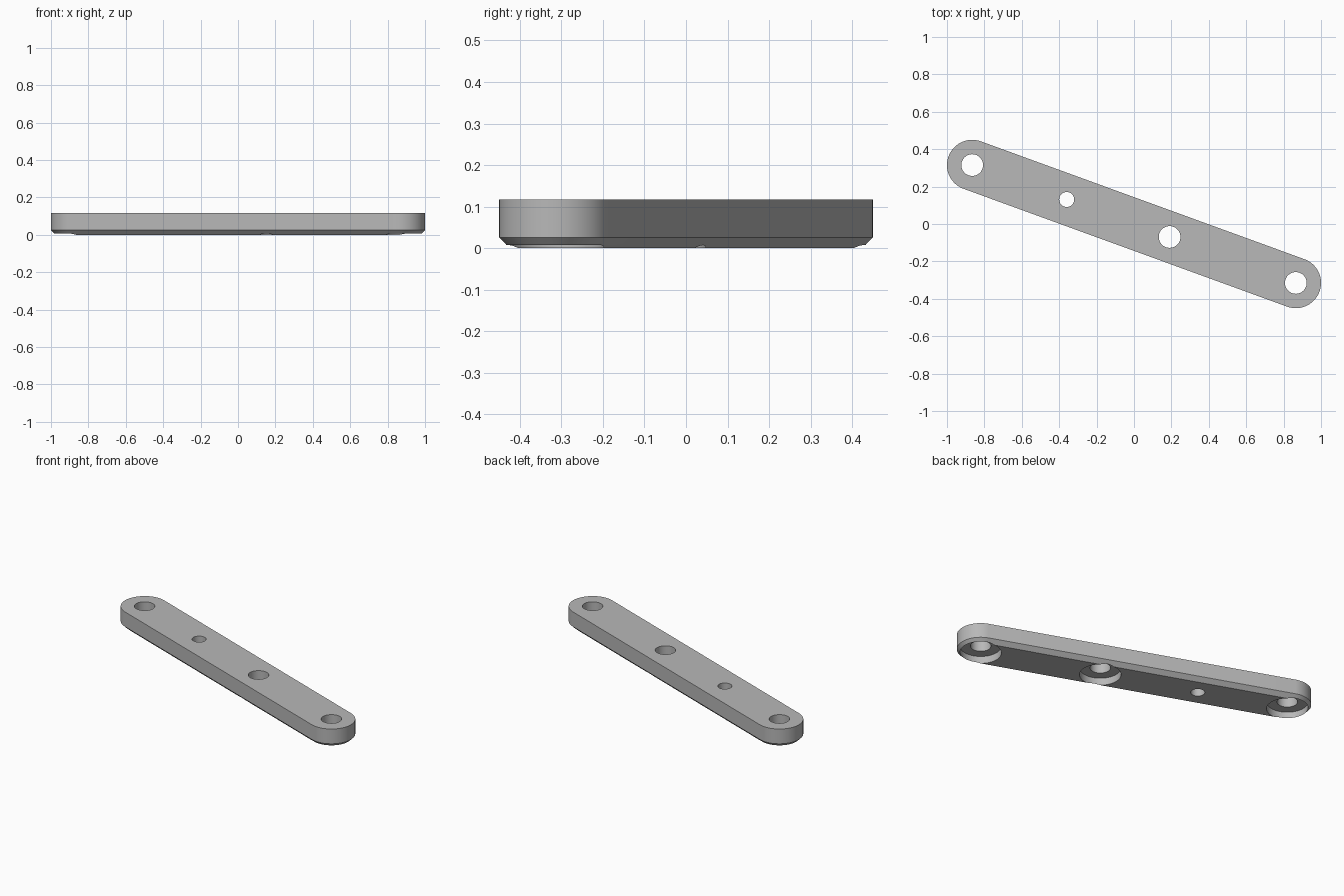
import bpy
import bmesh
import math
from mathutils import Vector

cube = bpy.data.objects.get("Cube")
if cube:
    bpy.data.objects.remove(cube, do_unlink=True)

END = Vector((0.865, -0.315))      # centre of the rounded +x end
RADIUS, HEIGHT, CHAMFER = 0.135, 0.117, 0.025
HOLE_R, PILOT_R = 0.058, 0.04
BORE_R, BORE_DEPTH = 0.117, 0.045

grey = bpy.data.materials.new("satin grey")
grey.use_nodes = True
grey.diffuse_color = (0.48, 0.48, 0.48, 1)
grey.node_tree.nodes["Principled BSDF"].inputs["Base Color"].default_value = grey.diffuse_color


def new_object(name, bm):
    bmesh.ops.recalc_face_normals(bm, faces=bm.faces)
    mesh = bpy.data.meshes.new(name)
    bm.to_mesh(mesh)
    bm.free()
    mesh.materials.append(grey)
    obj = bpy.data.objects.new(name, mesh)
    bpy.context.collection.objects.link(obj)
    return obj


def loft(name, sections, centres, steps):
    """Stack rounded outlines (radius, z) swept around one or two centres."""
    bm = bmesh.new()
    heading = math.atan2(END.y, END.x)
    span = math.tau / len(centres)
    rings = []
    for radius, z in sections:
        ring = []
        for n, c in enumerate(centres):
            start = heading - math.pi / 2 + n * span
            count = steps + 1 if len(centres) > 1 else steps
            for i in range(count):
                a = start + span * i / steps
                ring.append(bm.verts.new((c.x + radius * math.cos(a),
                                          c.y + radius * math.sin(a), z)))
        rings.append(ring)
    for low, high in zip(rings, rings[1:]):
        for i in range(len(low)):
            j = (i + 1) % len(low)
            bm.faces.new((low[i], low[j], high[j], high[i]))
    bm.faces.new(rings[0][::-1])
    bm.faces.new(rings[-1])
    return new_object(name, bm)


# Round-ended bar with a chamfered underside
bar = loft("link_bar",
           [(RADIUS - CHAMFER, 0), (RADIUS, CHAMFER), (RADIUS, HEIGHT)],
           [END, -END], 40)

# Stepped cutters for the counterbored holes, plain cutter for the pilot hole
stepped = [(BORE_R, -0.1), (BORE_R, BORE_DEPTH), (HOLE_R, BORE_DEPTH), (HOLE_R, 0.2)]
plain = [(PILOT_R, -0.1), (PILOT_R, 0.2)]
cutters = [loft("hole_cutter", shape, [END * t], 64)
           for t, shape in ((-1, stepped), (0.22, stepped), (1, stepped), (-0.416, plain))]

bpy.context.view_layer.objects.active = bar
for cutter in cutters:
    cutter.hide_render = True
    mod = bar.modifiers.new("Hole", "BOOLEAN")
    mod.operation = "DIFFERENCE"
    mod.solver = "EXACT"
    mod.object = cutter
    bpy.ops.object.modifier_apply(modifier=mod.name)
    bpy.data.objects.remove(cutter, do_unlink=True)

# Smooth round walls, crisp edges
bpy.ops.object.select_all(action="DESELECT")
bar.select_set(True)
bpy.ops.object.shade_smooth_by_angle(angle=math.radians(30))
